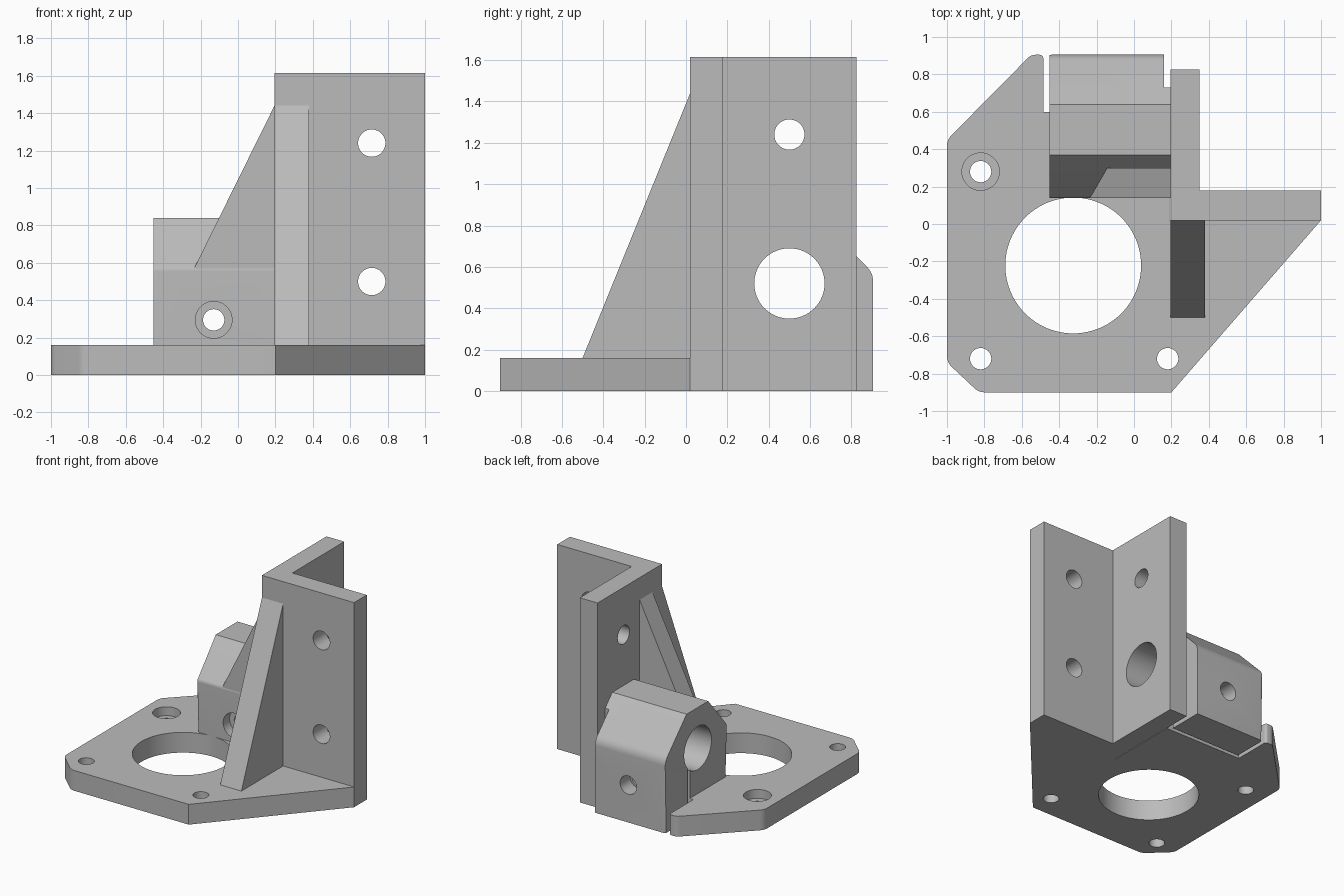
import bpy, bmesh, math
from mathutils import Vector, Matrix

if "Cube" in bpy.data.objects:
    bpy.data.objects.remove(bpy.data.objects["Cube"], do_unlink=True)

GREY = (0.5, 0.5, 0.5, 1)
grey = bpy.data.materials.new("plain_grey")
grey.use_nodes = True
grey.diffuse_color = GREY
grey.node_tree.nodes["Principled BSDF"].inputs["Base Color"].default_value = GREY

# Maps profile (u, v) and depth w to model axes
PLACE = {
    "x": lambda u, v, w: (w, u, v),
    "y": lambda u, v, w: (u, w, v),
    "z": lambda u, v, w: (u, v, w),
}


def outline(points):
    """Expand (u, v, radius) entries into rounded corners."""
    result = []
    for i, p in enumerate(points):
        corner = Vector(p[:2])
        if len(p) == 2:
            result.append(corner)
            continue
        a = (Vector(points[i - 1][:2]) - corner).normalized()
        b = (Vector(points[(i + 1) % len(points)][:2]) - corner).normalized()
        reach = p[2] / math.tan(a.angle(b) / 2)
        start, end = corner + a * reach, corner + b * reach
        centre = corner + (a + b).normalized() * p[2] / math.sin(a.angle(b) / 2)
        for k in range(7):
            ray = start.lerp(end, k / 6) - centre
            result.append(centre + ray.normalized() * p[2])
    return result


def extrude(name, axis, points, low, high, round_edges=None, radius=0.03):
    """Extrude a profile along an axis."""
    bm = bmesh.new()
    put = PLACE[axis]
    pts = outline(points)
    face = bm.faces.new([bm.verts.new(put(p[0], p[1], low)) for p in pts])
    moved = bmesh.ops.extrude_face_region(bm, geom=[face])["geom"]
    bmesh.ops.translate(bm, vec=put(0, 0, high - low),
                        verts=[v for v in moved if isinstance(v, bmesh.types.BMVert)])
    bmesh.ops.recalc_face_normals(bm, faces=bm.faces)
    if round_edges:
        bmesh.ops.bevel(bm, geom=[e for e in bm.edges if round_edges(e)], offset=radius,
                        segments=4, profile=0.5, affect="EDGES")
    mesh = bpy.data.meshes.new(name)
    bm.to_mesh(mesh)
    bm.free()
    mesh.materials.append(grey)
    obj = bpy.data.objects.new(name, mesh)
    bpy.context.collection.objects.link(obj)
    return obj


def cut(obj, cutter):
    cutter.hide_render = True
    mod = obj.modifiers.new("cut", "BOOLEAN")
    mod.operation, mod.solver, mod.object = "DIFFERENCE", "EXACT", cutter
    bpy.context.view_layer.objects.active = obj
    bpy.ops.object.modifier_apply(modifier=mod.name)
    bpy.data.objects.remove(cutter, do_unlink=True)


def drill(obj, axis, u, v, radius, low, high, sides=48):
    ring = [(u + radius * math.cos(t * math.tau / sides),
             v + radius * math.sin(t * math.tau / sides)) for t in range(sides)]
    cut(obj, extrude("drill", axis, ring, low, high))


def box_cut(obj, x, y, z):
    cut(obj, extrude("box_cutter", "z",
                     [(x[0], y[0]), (x[1], y[0]), (x[1], y[1]), (x[0], y[1])], *z))


# Base plate with large opening and screw holes
T = 0.16
plate = extrude("base_plate", "z", [
    (-1, -0.74, 0.08), (-0.83, -0.9, 0.08), (0.2, -0.9), (1, 0.02), (0.19, 0.02),
    (0.19, 0.6), (-0.485, 0.6), (-0.485, 0.905, 0.02), (-0.55, 0.905, 0.06),
    (-1, 0.45, 0.08)], 0, T)
drill(plate, "z", -0.325, -0.222, 0.363, -0.1, 0.3, 96)
for x, y in [(-0.82, 0.28), (-0.82, -0.72), (0.18, -0.72)]:
    drill(plate, "z", x, y, 0.057, -0.1, 0.3)
drill(plate, "z", -0.82, 0.28, 0.1, 0.09, 0.3)

# Upright angle post with mounting holes
post = extrude("angle_post", "z", [
    (0.195, 0.02), (1, 0.02), (1, 0.178), (0.35, 0.178), (0.35, 0.825), (0.195, 0.825)],
    0, 1.615)
for z in (0.5, 1.24):
    drill(post, "y", 0.715, z, 0.073, -0.1, 0.3)
drill(post, "x", 0.5, 1.24, 0.073, 0.1, 0.5)
drill(post, "x", 0.5, 0.52, 0.17, 0.1, 0.5, 64)

# Rod clamp: slit profile, rounded outer corners
def outer_corner(edge):
    return all(v.co.x < -0.44 and (v.co.y > 0.9 or v.co.y < 0.145) for v in edge.verts) \
        and abs(edge.verts[0].co.z - edge.verts[1].co.z) > 0.2


clamp = extrude("rod_clamp", "x", [
    (0.14, T), (0.6, T), (0.6, 0.45), (0.63, 0.45), (0.63, 0), (0.905, 0),
    (0.905, 0.57, 0.1), (0.64, 0.84), (0.37, 0.84), (0.14, 0.57, 0.04)],
    -0.453, 0.195, outer_corner, 0.02)
box_cut(clamp, (0.16, 0.3), (0.73, 1), (-0.1, 1))
box_cut(clamp, (0.16, 0.3), (0.615, 1), (-0.1, 0.45))
drill(clamp, "x", 0.5, 0.52, 0.17, -0.6, 0.4, 64)
drill(clamp, "y", -0.13, 0.295, 0.057, 0, 1)
drill(clamp, "y", -0.13, 0.295, 0.098, 0, 0.22)
drill(clamp, "y", -0.13, 0.295, 0.072, 0.78, 1)

# Sloping ribs bracing the post
front_rib = extrude("front_rib", "x", [(0.02, T), (-0.5, T), (0.02, 1.44)], 0.195, 0.38)
side_rib = extrude("side_rib", "y", [(-0.235, 0.57), (0.195, 0.57), (0.195, 1.44)], 0.14, 0.3)

# Smooth round walls, keep machined edges sharp
bpy.ops.object.select_all(action="DESELECT")
for part in (plate, post, clamp, front_rib, side_rib):
    part.select_set(True)
bpy.context.view_layer.objects.active = plate
bpy.ops.object.shade_smooth_by_angle(angle=math.radians(30))
